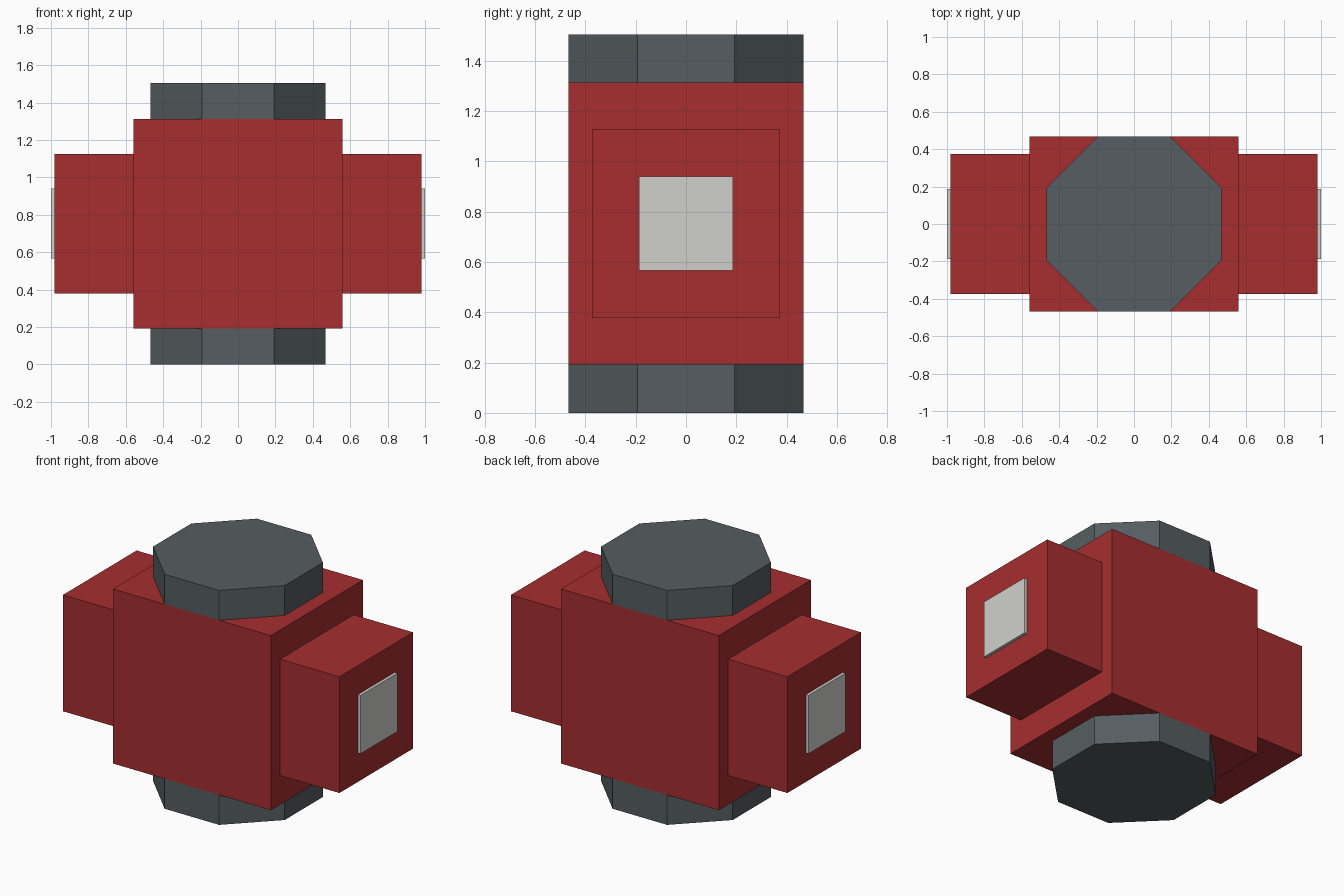
import bpy
import math

cube = bpy.data.objects.get("Cube")
if cube:
    bpy.data.objects.remove(cube, do_unlink=True)

MID_Z = 0.752


def material(name, colour):
    mat = bpy.data.materials.new(name)
    mat.use_nodes = True
    mat.diffuse_color = colour
    bsdf = next(n for n in mat.node_tree.nodes if n.type == 'BSDF_PRINCIPLED')
    bsdf.inputs["Base Color"].default_value = colour
    bsdf.inputs["Roughness"].default_value = 0.7
    return mat


red = material("red", (0.38, 0.027, 0.029, 1))
grey = material("slate grey", (0.092, 0.111, 0.119, 1))
white = material("off white", (0.63, 0.63, 0.60, 1))


def finish(name, mat):
    obj = bpy.context.object
    obj.name = obj.data.name = name
    obj.data.materials.append(mat)
    return obj


def box(name, x0, x1, half_y, half_z, mat):
    """Box spanning x0..x1, centred on the body's middle height."""
    bpy.ops.mesh.primitive_cube_add(size=1, location=((x0 + x1) / 2, 0, MID_Z))
    obj = finish(name, mat)
    obj.scale = (abs(x1 - x0), 2 * half_y, 2 * half_z)
    bpy.ops.object.transform_apply(location=False, rotation=False, scale=True)


def octagon(name, z0, z1, apothem, mat):
    """Eight-sided disc with flat sides facing the axes."""
    bpy.ops.mesh.primitive_cylinder_add(
        vertices=8, radius=apothem / math.cos(math.pi / 8), depth=z1 - z0,
        location=(0, 0, (z0 + z1) / 2), rotation=(0, 0, math.pi / 8))
    finish(name, mat)
    bpy.ops.object.transform_apply(location=False, rotation=True, scale=False)


# Central block
box("body", -0.56, 0.56, 0.467, 0.56, red)

# Side blocks with their pale end plates
for side, s in (("left", 1), ("right", -1)):
    box(side + "_arm", s * 0.56, s * 0.981, 0.373, 0.373, red)
    box(side + "_end_plate", s * 0.981, s * 1.0, 0.187, 0.187, white)

# Octagonal caps above and below
octagon("bottom_cap", 0.0, 0.192, 0.467, grey)
octagon("top_cap", 1.312, 1.504, 0.467, grey)
